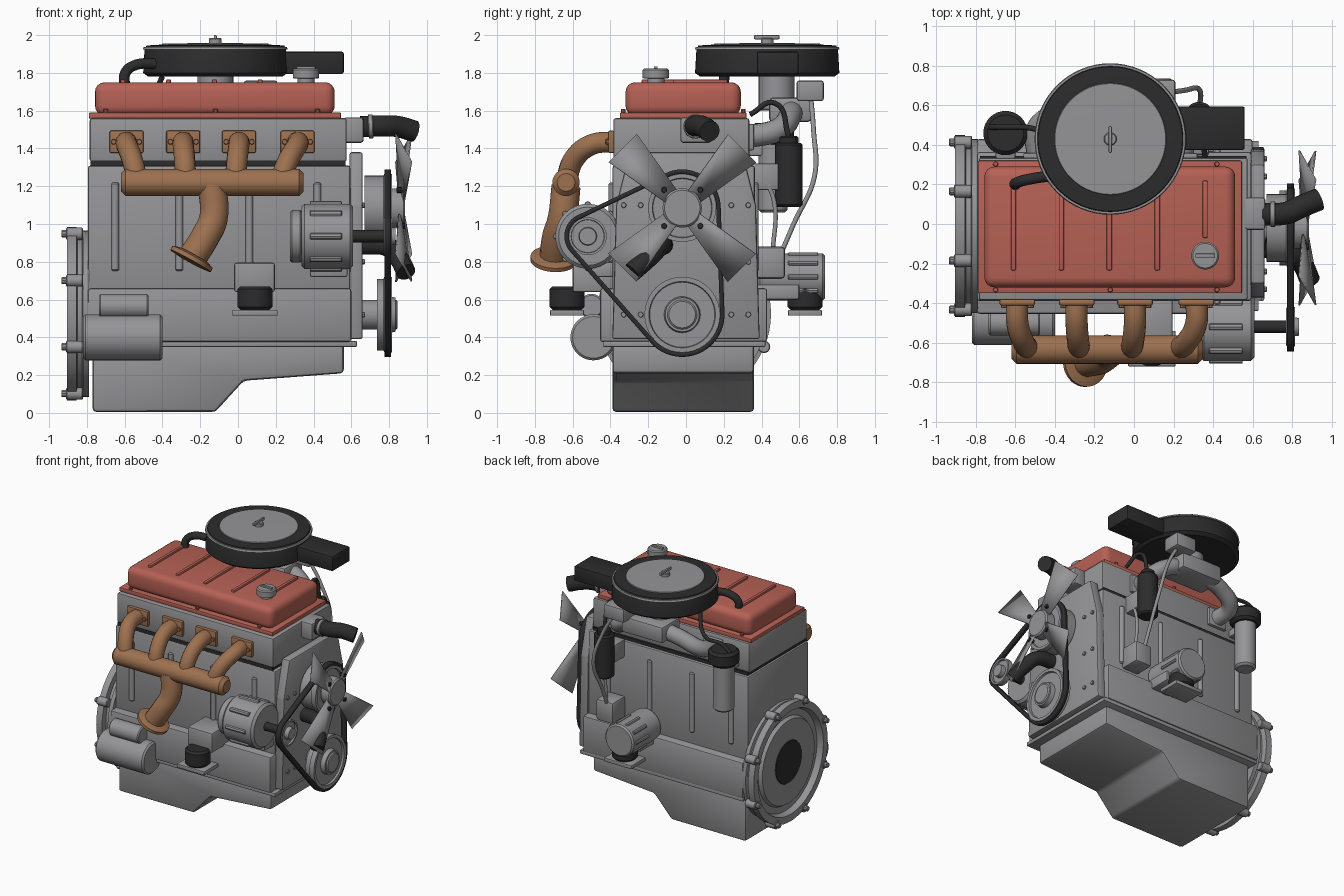
import bpy, bmesh, math
from mathutils import Vector, Matrix
from mathutils.geometry import convex_hull_2d

old = bpy.data.objects.get("Cube")
if old:
    bpy.data.objects.remove(old, do_unlink=True)


def material(name, rgb):
    m = bpy.data.materials.new(name)
    m.use_nodes = True
    m.diffuse_color = (*rgb, 1)
    m.node_tree.nodes["Principled BSDF"].inputs["Base Color"].default_value = (*rgb, 1)
    return m


GREY = material("cast_grey", (0.30, 0.30, 0.31))
RED = material("cover_red", (0.47, 0.12, 0.09))
COPPER = material("exhaust_copper", (0.34, 0.165, 0.08))
BLACK = material("rubber_black", (0.025, 0.025, 0.025))
parts = []


def add(name, mesh, mat):
    mesh.materials.clear()
    mesh.materials.append(mat)
    ob = bpy.data.objects.new(name, mesh)
    bpy.context.collection.objects.link(ob)
    parts.append(ob)
    return ob


def finish(name, bm, mat, bevel=0.0, segs=2):
    if bevel:
        bmesh.ops.bevel(bm, geom=bm.edges[:], offset=bevel, segments=segs,
                        profile=0.5, affect='EDGES', clamp_overlap=True)
    bmesh.ops.recalc_face_normals(bm, faces=bm.faces[:])
    mesh = bpy.data.meshes.new(name)
    bm.to_mesh(mesh)
    bm.free()
    return add(name, mesh, mat)


def box(name, mat, x, y, z, bevel=0.01, segs=2):
    bm = bmesh.new()
    bmesh.ops.create_cube(bm, size=1)
    for v in bm.verts:
        v.co = [sum(r) / 2 + c * (r[1] - r[0]) for r, c in zip((x, y, z), v.co)]
    return finish(name, bm, mat, bevel, segs)


def prism(name, mat, points, offset, bevel=0.0):
    bm = bmesh.new()
    face = bm.faces.new([bm.verts.new(p) for p in points])
    ext = bmesh.ops.extrude_face_region(bm, geom=[face])
    bmesh.ops.translate(bm, vec=offset, verts=[g for g in ext["geom"] if isinstance(g, bmesh.types.BMVert)])
    return finish(name, bm, mat, bevel)


def lathe(name, mat, start, axis, profile, steps=40):
    bm = bmesh.new()
    vs = [bm.verts.new((r, 0, h)) for r, h in profile]
    es = [bm.edges.new(p) for p in zip(vs, vs[1:])]
    bmesh.ops.spin(bm, geom=vs + es, cent=(0, 0, 0), axis=(0, 0, 1), angle=math.tau, steps=steps)
    bmesh.ops.remove_doubles(bm, verts=bm.verts[:], dist=1e-5)
    turn = Vector(axis).to_track_quat('Z', 'Y').to_matrix().to_4x4()
    bm.transform(Matrix.Translation(start) @ turn)
    return finish(name, bm, mat)


def cyl(name, mat, a, b, r, soft=0.008, steps=32):
    d = Vector(b) - Vector(a)
    n = d.length
    return lathe(name, mat, a, d, [(0, 0), (r - soft, 0), (r, soft), (r, n - soft), (r - soft, n), (0, n)], steps)


def tube(name, mat, pts, r):
    cu = bpy.data.curves.new(name, 'CURVE')
    cu.dimensions = '3D'
    cu.bevel_depth, cu.bevel_resolution, cu.resolution_u = r, 5, 8
    cu.use_fill_caps = True
    sp = cu.splines.new('BEZIER')
    sp.bezier_points.add(len(pts) - 1)
    for bp, p in zip(sp.bezier_points, pts):
        bp.co = p
        bp.handle_left_type = bp.handle_right_type = 'AUTO'
    tmp = bpy.data.objects.new(name + "_path", cu)
    bpy.context.collection.objects.link(tmp)
    mesh = bpy.data.meshes.new_from_object(tmp.evaluated_get(bpy.context.evaluated_depsgraph_get()))
    bpy.data.objects.remove(tmp, do_unlink=True)
    return add(name, mesh, mat)


# Oil pan, block and head
pan = [(-.77, .005), (-.12, .005), (.03, .17), (.56, .21), (.56, .37), (-.77, .37)]
prism("oil_pan", GREY, [(x, -.39, z) for x, z in pan], (0, .75, 0), 0.02)
box("pan_flange", GREY, (-.79, .63), (-.44, .42), (.35, .38), .005)
box("crankcase", GREY, (-.795, .60), (-.455, .43), (.375, .66), .015)
box("block", GREY, (-.795, .595), (-.39, .365), (.6, 1.31), .015)
box("head_gasket", BLACK, (-.78, .57), (-.385, .345), (1.30, 1.335), 0)
box("cylinder_head", GREY, (-.785, .575), (-.385, .335), (1.33, 1.56), .012)
for x in (-.65, -.31, .06, .42):
    for side, y in (("front", -.39), ("back", .365)):
        cyl(side + "_block_rib", GREY, (x, y, .75), (x, y, 1.22), .02, steps=12)

# Timing cover on the fan end
plate = [(-.39, .39), (.39, .39), (.37, 1.1), (.30, 1.38), (-.30, 1.38), (-.37, 1.1)]
prism("timing_cover", GREY, [(.59, y, z) for y, z in plate], (.07, 0, 0), .012)
for y in (-.24, .24, .33, -.33):
    for z in (.52, .8, 1.1):
        cyl("timing_bolt", GREY, (.65, y, z), (.672, y, z), .015, .003, 10)

# Valve cover
box("cover_flange", RED, (-.79, .545), (-.35, .32), (1.558, 1.59), .006)
box("valve_cover", RED, (-.757, .512), (-.32, .29), (1.575, 1.75), .05, 4)
for i in range(5):
    x = -.61 + i * .2425
    box("cover_rib", RED, (x - .013, x + .013), (-.235 if i < 4 else -.07, .22), (1.73, 1.766), .008)
for x in (-.70, -.12, .42):
    for y in (-.333, .303):
        cyl("cover_bolt", RED, (x, y, 1.58), (x, y, 1.61), .013, .003, 10)
lathe("oil_cap", GREY, (.36, -.16, 1.74), (0, 0, 1),
      [(.045, 0), (.045, .03), (.07, .032), (.07, .075), (.062, .083), (0, .083)])
box("oil_cap_grip", GREY, (.31, .41), (-.17, -.15), (1.82, 1.835), .004)

# Exhaust manifold
for top, low in ((-.59, -.53), (-.29, -.275), (.005, -.015), (.315, .22)):
    box("exhaust_flange", COPPER, (top - .09, top + .09), (-.412, -.38), (1.375, 1.495), .01)
    for dx in (-.068, .068):
        cyl("flange_bolt", COPPER, (top + dx, -.4, 1.435), (top + dx, -.425, 1.435), .015, .003, 8)
    tube("exhaust_branch", COPPER, [(top, -.38, 1.435), (top, -.5, 1.42),
                                    ((top + low) / 2, -.595, 1.34), (low, -.635, 1.22)], .056)
cyl("exhaust_log", COPPER, (-.62, -.635, 1.22), (.348, -.635, 1.22), .072, .025)
tube("exhaust_downpipe", COPPER, [(-.135, -.635, 1.2), (-.13, -.655, 1.03), (-.175, -.685, .93), (-.25, -.70, .81)], .077)
lathe("exhaust_outlet_flange", COPPER, (-.235, -.70, .835), (-.48, -.06, -.87),
      [(0, 0), (.09, 0), (.122, .012), (.122, .035), (.08, .04), (0, .04)])

# Flywheel housing and its rim bolts
lathe("flywheel_housing", GREY, (-.79, -.01, .525), (-1, 0, 0),
      [(0, 0), (.44, 0), (.44, .03), (.42, .035), (.42, .06), (.46, .065), (.46, .115),
       (.405, .115), (.39, .07), (.34, .07), (.325, .095), (0, .095)], 64)
cyl("crank_opening", BLACK, (-.87, -.01, .525), (-.889, -.01, .525), .165, .002)
for i in range(8):
    a = math.tau * (i + .5) / 8
    y, z = -.01 + .458 * math.cos(a), .525 + .458 * math.sin(a)
    cyl("housing_lug", GREY, (-.91, y, z), (-.82, y, z), .033, .005, 14)
    cyl("housing_bolt", GREY, (-.935, y, z), (-.90, y, z), .02, .004, 10)

# Starter motor
cyl("starter_motor", GREY, (-.82, -.49, .4), (-.4, -.49, .4), .122, .012)
cyl("starter_solenoid", GREY, (-.735, -.5, .565), (-.475, -.5, .565), .065)
box("starter_bracket", GREY, (-.7, -.5), (-.5, -.42), (.42, .6), .01)

# Alternator
cyl("alternator_body", GREY, (.335, -.52, .935), (.61, -.52, .935), .172, .018)
cyl("alternator_rear", GREY, (.275, -.52, .935), (.34, -.52, .935), .14, .012)
cyl("alternator_shaft", BLACK, (.6, -.52, .935), (.82, -.52, .935), .032)
for i in range(8):
    a = math.tau * i / 8
    y, z = -.52 + .168 * math.cos(a), .935 + .168 * math.sin(a)
    cyl("alternator_fin", GREY, (.38, y, z), (.55, y, z), .018, .004, 8)
box("alternator_bracket", GREY, (.38, .58), (-.5, -.37), (.72, .80), .01)

# Engine mounts on both sides
for side, s in (("front", -1), ("back", 1)):
    def ys(a, b): return sorted((s * a, s * b))
    box(side + "_mount_bracket", GREY, (-.02, .195), ys(.37, .6), (.64, .795) if s < 0 else (.6, .68), .012)
    cyl(side + "_mount_rubber", BLACK, (.09, s * .63, .545), (.09, s * .63, .67), .092, .015)
    box(side + "_mount_plate", GREY, (-.03, .21), ys(.54, .72), (.515, .545), .005)

# Pulleys and belt
wheels = ((-.52, .935, .1), (-.02, .52, .2), (-.02, 1.085, .18))
for name, (y, z, r), x in zip(("alternator_pulley", "crank_pulley", "pump_pulley"), wheels, (.77, .735, .67)):
    n = .815 - x
    lathe(name, GREY, (x, y, z), (1, 0, 0),
          [(0, 0), (r * .95, 0), (r * .95, n - .045), (r, n - .04), (r, n), (r * .88, n), (r * .86, n - .015),
           (r * .48, n - .015), (r * .45, n + .02), (0, n + .02)])
cyl("crank_nose", GREY, (.64, -.02, .52), (.845, -.02, .52), .078)
ring = [(y + (r + .012) * math.cos(math.tau * i / 48), z + (r + .012) * math.sin(math.tau * i / 48))
        for y, z, r in wheels for i in range(48)]
loop = [ring[i] for i in convex_hull_2d([Vector(p) for p in ring])]
bm = bmesh.new()
rows = [[bm.verts.new((x, y, z)) for y, z in loop] for x in (.775, .81)]
for i in range(len(loop)):
    bm.faces.new((rows[0][i - 1], rows[0][i], rows[1][i], rows[1][i - 1]))
belt = finish("drive_belt", bm, BLACK)
mod = belt.modifiers.new("thickness", 'SOLIDIFY')
mod.thickness, mod.offset = .024, 0

# Fan
cyl("fan_hub", GREY, (.8, -.02, 1.085), (.885, -.02, 1.085), .104, .01)
for k in range(4):
    mid = math.radians(45 + 90 * k)
    bm = bmesh.new()
    corners = [(.09, -.5, .85), (.46, -.23, .832), (.46, .23, .915), (.09, .5, .875)]
    bm.faces.new([bm.verts.new((x, -.02 + r * math.cos(mid + a), 1.085 + r * math.sin(mid + a))) for r, a, x in corners])
    blade = finish("fan_blade", bm, GREY)
    blade.modifiers.new("thickness", 'SOLIDIFY').thickness = .008
    y, z = -.02 + .135 * math.cos(mid), 1.085 + .135 * math.sin(mid)
    cyl("fan_bolt", BLACK, (.84, y, z), (.885, y, z), .016, .003, 8)

# Coolant neck and hoses
box("coolant_neck", GREY, (.56, .665), (-.03, .135), (1.43, 1.565), .015)
tube("upper_hose", BLACK, [(.65, .05, 1.515), (.77, .055, 1.52), (.85, .09, 1.515), (.935, .125, 1.49)], .057)
cyl("hose_clamp", GREY, (.69, .05, 1.516), (.715, .05, 1.517), .064, .003)
tube("lower_hose", BLACK, [(.66, -.12, .89), (.79, -.14, .88), (.85, -.2, .82), (.89, -.285, .745)], .052)

# Air cleaner
lathe("air_cleaner", BLACK, (-.12, .43, 1.78), (0, 0, 1),
      [(0, 0), (.355, 0), (.382, .02), (.375, .14), (.365, .165), (.28, .17), (0, .17)], 64)
lathe("cleaner_band", GREY, (-.12, .43, 1.922), (0, 0, 1), [(.37, 0), (.383, .002), (.379, .014), (.365, .014)], 64)
lathe("cleaner_lid", GREY, (-.12, .43, 1.945), (0, 0, 1), [(.285, 0), (.28, .01), (0, .014)], 64)
cyl("wing_nut_base", GREY, (-.12, .43, 1.95), (-.12, .43, 1.985), .033, .005)
box("wing_nut", GREY, (-.128, -.112), (.36, .495), (1.978, 2.0), .005)
box("air_snorkel", BLACK, (.15, .56), (.375, .595), (1.795, 1.912), .01)
tube("breather_hose", BLACK, [(-.60, .2, 1.74), (-.60, .205, 1.79), (-.56, .22, 1.835), (-.38, .25, 1.845)], .028)

# Carburettor and intake
cyl("carburettor_neck", GREY, (-.12, .48, 1.6), (-.12, .48, 1.79), .095)
box("carburettor_body", GREY, (-.26, .10), (.44, .665), (1.54, 1.67), .02)
box("float_bowl", GREY, (.03, .21), (.585, .73), (1.65, 1.76), .015)
for hx, cx in ((-.48, -.2), (.24, .04)):
    tube("intake_runner", GREY, [(cx, .56, 1.6), ((cx + hx) / 2, .55, 1.57), (hx, .49, 1.5), (hx, .32, 1.46)], .06)
    box("intake_flange", GREY, (hx - .08, hx + .08), (.33, .36), (1.39, 1.53), .008)

# Oil filter canister
cyl("filter_canister", GREY, (-.65, .46, 1.06), (-.65, .46, 1.45), .077, .015)
cyl("filter_cap", BLACK, (-.65, .46, 1.42), (-.65, .46, 1.535), .112, .02)
box("filter_bracket", GREY, (-.7, -.6), (.33, .42), (1.36, 1.42), .01)
tube("filter_hose", BLACK, [(-.73, .49, 1.53), (-.66, .49, 1.58), (-.5, .48, 1.6), (-.4, .4, 1.78)], .014)

# Ignition coil
cyl("ignition_coil", BLACK, (.33, .545, 1.09), (.33, .545, 1.43), .073, .012)
cyl("coil_terminal", BLACK, (.33, .545, 1.42), (.33, .545, 1.465), .05)
box("coil_bracket", GREY, (.28, .38), (.35, .49), (1.18, 1.32), .01)
tube("coil_lead", BLACK, [(.33, .545, 1.46), (.34, .47, 1.64), (.36, .34, 1.58)], .014)

# Distributor and fuel pump
cyl("distributor", GREY, (.07, .38, .72), (.07, .735, .72), .125, .012)
for i in range(10):
    a = math.tau * i / 10
    x, z = .07 + .122 * math.cos(a), .72 + .122 * math.sin(a)
    cyl("distributor_fin", GREY, (x, .54, z), (x, .70, z), .014, .004, 8)
box("fuel_pump", GREY, (.27, .42), (.36, .525), (.71, .88), .02)
tube("fuel_line", GREY, [(.33, .51, .86), (.33, .57, 1.0), (.33, .68, 1.25), (.25, .675, 1.5), (.15, .66, 1.68)], .013)
tube("vacuum_line", GREY, [(.37, .46, .86), (.37, .47, 1.1), (.37, .42, 1.25)], .012)

# Shading: smooth with sharp edges kept
bpy.ops.object.select_all(action='DESELECT')
for ob in parts:
    ob.select_set(True)
bpy.context.view_layer.objects.active = parts[0]
bpy.ops.object.shade_smooth_by_angle(angle=math.radians(35))
